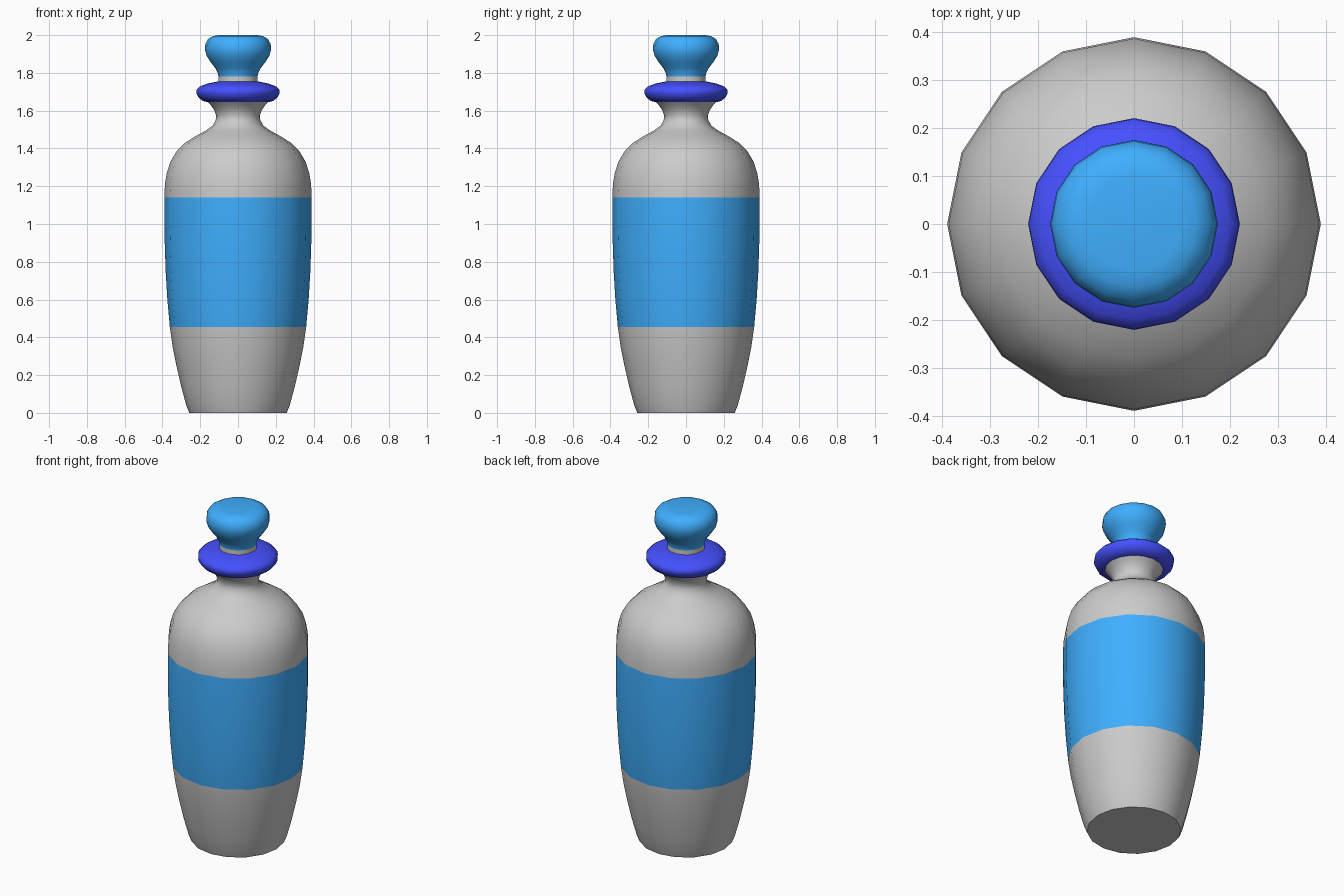
import bpy, bmesh, math

if "Cube" in bpy.data.objects:
    bpy.data.objects.remove(bpy.data.objects["Cube"])

SIDES = 16


def material(name, color):
    m = bpy.data.materials.new(name)
    m.diffuse_color = color
    m.use_nodes = True
    m.node_tree.nodes["Principled BSDF"].inputs["Base Color"].default_value = m.diffuse_color
    return m


def lathe(name, profile, materials=(), band=None):
    """Revolve (radius, z) points; faces whose centre lies in band use slot 1."""
    bm = bmesh.new()
    rings = [[bm.verts.new((r * math.cos(2 * math.pi * i / SIDES),
                            r * math.sin(2 * math.pi * i / SIDES), z))
              for i in range(SIDES)] for r, z in profile]
    for low, high in zip(rings, rings[1:]):
        for i in range(SIDES):
            j = (i + 1) % SIDES
            f = bm.faces.new((low[i], low[j], high[j], high[i]))
            if band and band[0] < f.calc_center_median().z < band[1]:
                f.material_index = 1
    bm.faces.new(rings[0][::-1])
    bm.faces.new(rings[-1])
    mesh = bpy.data.meshes.new(name)
    bm.to_mesh(mesh)
    bm.free()
    for m in materials:
        mesh.materials.append(m)
    obj = bpy.data.objects.new(name, mesh)
    bpy.context.collection.objects.link(obj)
    bpy.ops.object.select_all(action='DESELECT')
    obj.select_set(True)
    bpy.context.view_layer.objects.active = obj
    bpy.ops.object.shade_smooth_by_angle(angle=math.radians(50))
    return obj


glass = material("glass_grey", (0.8, 0.8, 0.8, 1))
blue = material("label_blue", (0.05, 0.43, 1.0, 1))
deep = material("collar_blue", (0.06, 0.08, 1.0, 1))

# Bottle body with the wide blue label band, up to the flared neck
lathe("bottle_body", [
    (0.258, 0), (0.274, 0.04), (0.301, 0.14), (0.326, 0.25), (0.346, 0.35),
    (0.361, 0.455), (0.374, 0.60), (0.383, 0.75), (0.388, 0.90),
    (0.39, 1.02), (0.39, 1.14), (0.387, 1.21), (0.377, 1.27),
    (0.358, 1.33), (0.325, 1.385), (0.28, 1.43), (0.225, 1.465),
    (0.17, 1.495), (0.135, 1.52), (0.118, 1.55), (0.116, 1.575),
    (0.127, 1.605), (0.145, 1.63), (0.165, 1.65)],
    (glass, blue), (0.455, 1.14))

# Flared collar ring
lathe("collar", [
    (0.16, 1.645), (0.187, 1.652), (0.21, 1.671), (0.221, 1.695),
    (0.219, 1.712), (0.20, 1.729), (0.16, 1.744), (0.105, 1.755)], (deep,))

# Short grey stopper stem
lathe("stopper_stem", [(0.104, 1.74), (0.104, 1.787)])

# Rounded stopper
lathe("stopper", [
    (0.104, 1.782), (0.107, 1.80), (0.12, 1.825), (0.145, 1.857),
    (0.166, 1.89), (0.175, 1.922), (0.173, 1.953), (0.158, 1.98),
    (0.132, 1.995), (0.098, 2.0)], (blue,))
